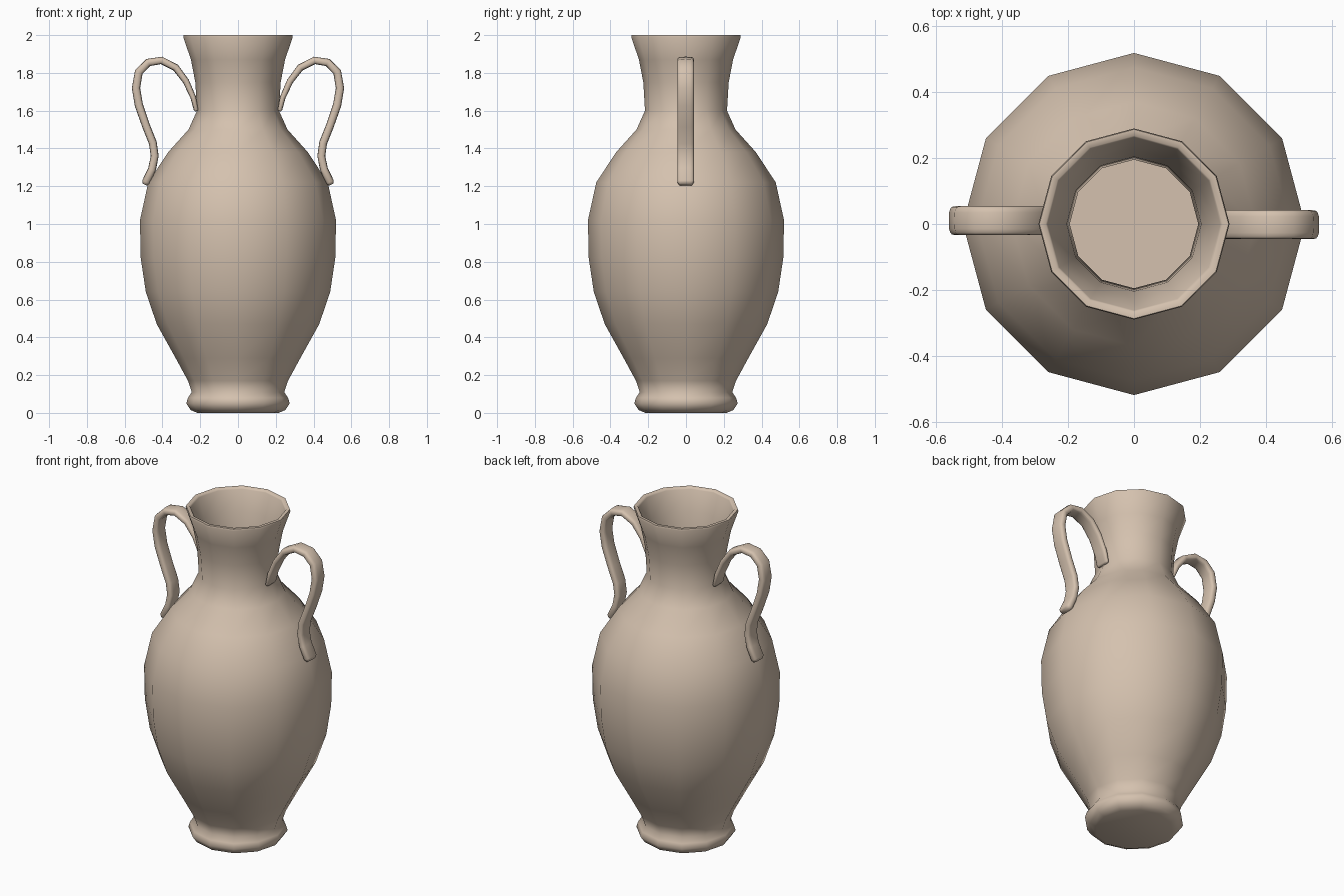
import bpy
import bmesh
from math import cos, sin, tau, radians, copysign
from mathutils import Vector

cube = bpy.data.objects.get("Cube")
if cube:
    bpy.data.objects.remove(cube)

clay = bpy.data.materials.new("tan_clay")
clay.use_nodes = True
clay.diffuse_color = (0.66, 0.535, 0.425, 1)
clay.node_tree.nodes["Principled BSDF"].inputs["Base Color"].default_value = clay.diffuse_color


def loft(name, rings, angle):
    """Skin a list of closed rings of points and cap both ends."""
    bm = bmesh.new()
    loops = [[bm.verts.new(p) for p in ring] for ring in rings]
    for a, b in zip(loops, loops[1:]):
        for i in range(len(a)):
            j = (i + 1) % len(a)
            bm.faces.new((a[i], a[j], b[j], b[i]))
    bm.faces.new(loops[0][::-1])
    bm.faces.new(loops[-1])
    bmesh.ops.recalc_face_normals(bm, faces=bm.faces)
    mesh = bpy.data.meshes.new(name)
    bm.to_mesh(mesh)
    bm.free()
    mesh.materials.append(clay)
    obj = bpy.data.objects.new(name, mesh)
    bpy.context.collection.objects.link(obj)
    bpy.ops.object.select_all(action="DESELECT")
    obj.select_set(True)
    bpy.context.view_layer.objects.active = obj
    bpy.ops.object.shade_smooth_by_angle(angle=radians(angle))
    return obj


# Vase: outer wall from foot to lip, then the inner wall back down to the floor
outer = [(0.215, 0), (0.25, 0.015), (0.274, 0.05), (0.265, 0.08), (0.245, 0.11),
         (0.265, 0.17), (0.33, 0.29), (0.43, 0.47), (0.488, 0.64), (0.515, 0.82),
         (0.519, 1.02), (0.475, 1.22), (0.37, 1.38), (0.262, 1.5), (0.217, 1.6),
         (0.226, 1.75), (0.249, 1.87), (0.29, 1.99)]
lip = [(0.287, 2.0), (0.268, 2.0), (0.262, 1.99)]
inner = [(r - 0.022, z) for r, z in reversed(outer[5:-1])]
profile = outer + lip + inner + [(0.21, 0.1)]
SIDES = 12
loft("vase_body", [[(r * cos(tau * i / SIDES), r * sin(tau * i / SIDES), z)
                    for i in range(SIDES)] for r, z in profile], 60)

# Handles: flat strap swept along an S-shaped path (x, z, half thickness)
path = [(0.222, 1.605, 0.012), (0.237, 1.67, 0.015), (0.275, 1.755, 0.017),
        (0.33, 1.828, 0.019), (0.405, 1.866, 0.02), (0.475, 1.855, 0.021),
        (0.525, 1.805, 0.022), (0.54, 1.72, 0.022), (0.525, 1.63, 0.022),
        (0.487, 1.52, 0.021), (0.451, 1.43, 0.021), (0.441, 1.36, 0.021),
        (0.455, 1.29, 0.021), (0.487, 1.222, 0.022)]
WIDTH, STEPS = 0.044, 16


def power(v):
    return copysign(abs(v) ** 0.6, v)


def handle(name, side, y_shift):
    pts = [Vector((x * side, y_shift, z)) for x, z, _ in path]
    rings = []

    def ring(k, size, slide):
        along = (pts[min(k + 1, len(pts) - 1)] - pts[max(k - 1, 0)]).normalized()
        across = along.cross(Vector((0, 1, 0)))
        centre = pts[k] + along * slide
        half = path[k][2]
        rings.append([centre + across * half * size * power(sin(tau * i / STEPS))
                      + Vector((0, (WIDTH - half * (1 - size)) * power(cos(tau * i / STEPS)), 0))
                      for i in range(STEPS)])

    ring(0, 0.6, -0.008)
    for k in range(len(pts)):
        ring(k, 1, 0)
    ring(len(pts) - 1, 0.6, 0.015)
    loft(name, rings, 60)


handle("left_handle", 1, -0.002)
handle("right_handle", -1, 0.01)
